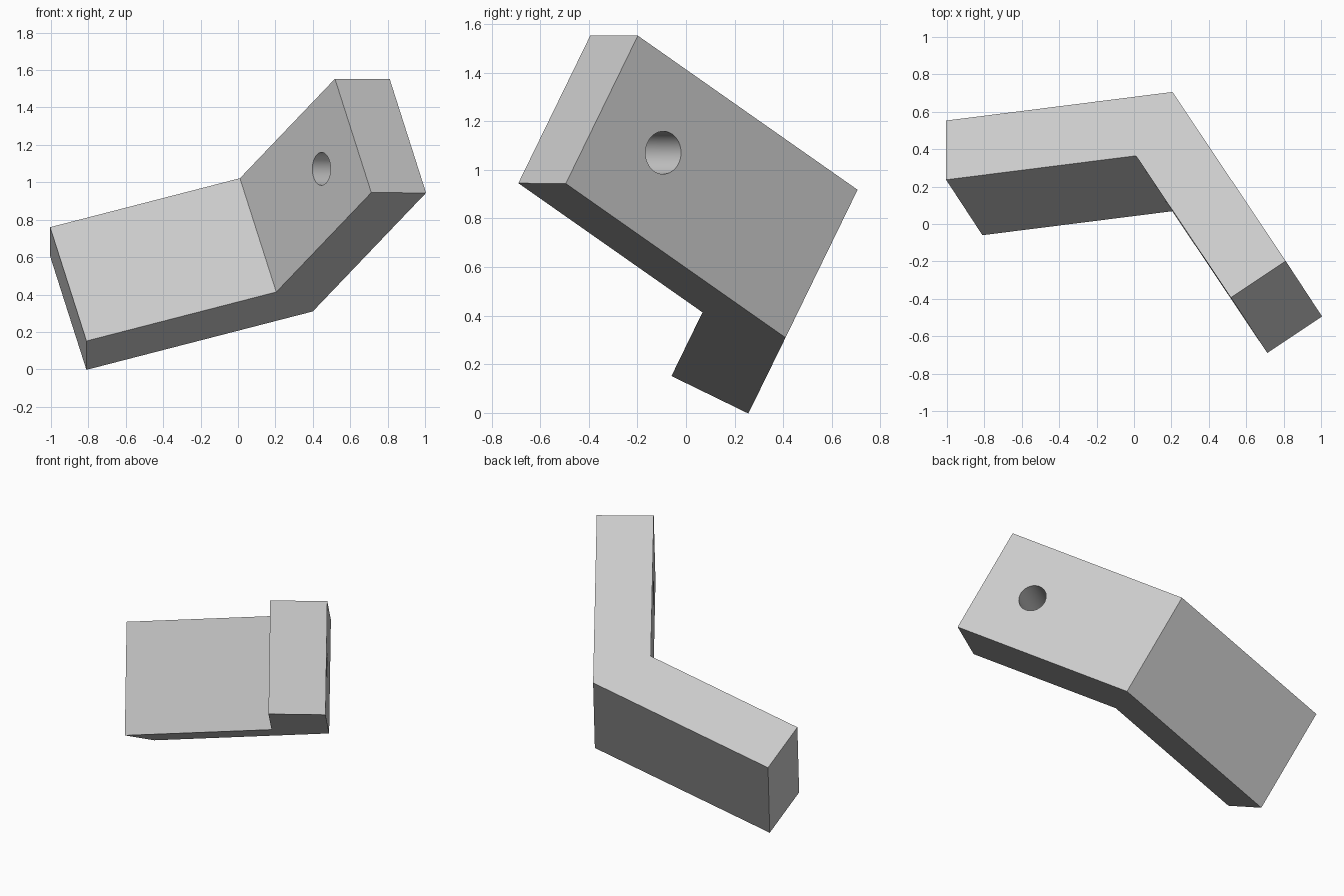
import bpy, bmesh
from math import radians, tan
from mathutils import Matrix, Vector

if "Cube" in bpy.data.objects:
    bpy.data.objects.remove(bpy.data.objects["Cube"])

UNIT = 0.352             # plate thickness
ARM, HEIGHT = 3.0, 2.0   # inner arm length and plate width, in thicknesses
BEND = radians(120)

# Tilted frame: x along the first arm, z across the plate width
up = Vector((-0.276, 0.421, 0.864)).normalized()
side = up.cross(Vector((-0.962, -0.119, -0.243))).normalized()
along = side.cross(up)
frame = Matrix((along, side, up)).transposed().to_4x4()
frame = Matrix.Translation((0.1075, 0.2165, 0.7175)) @ frame @ Matrix.Scale(UNIT, 4)

grey = bpy.data.materials.new("light_grey")
grey.use_nodes = True
colour = (0.6, 0.6, 0.6, 1)
grey.diffuse_color = colour
grey.node_tree.nodes["Principled BSDF"].inputs["Base Color"].default_value = colour


def make_object(name, bm):
    bmesh.ops.recalc_face_normals(bm, faces=bm.faces)
    mesh = bpy.data.meshes.new(name)
    bm.to_mesh(mesh)
    bm.free()
    mesh.materials.append(grey)
    obj = bpy.data.objects.new(name, mesh)
    bpy.context.collection.objects.link(obj)
    return obj


# Bent plate: angle profile extruded across its width
turn = Matrix.Rotation(BEND, 4, "Z")
profile = [Vector((0, 0, 0)), Vector((ARM, 0, 0)), Vector((ARM, -1, 0)),
           Vector((-1 / tan(BEND / 2), -1, 0)),
           turn @ Vector((ARM, 1, 0)), turn @ Vector((ARM, 0, 0))]
bm = bmesh.new()
face = bm.faces.new([bm.verts.new(p - Vector((0, 0, HEIGHT / 2))) for p in profile])
top = bmesh.ops.extrude_face_region(bm, geom=[face])["geom"]
bmesh.ops.translate(bm, vec=(0, 0, HEIGHT),
                    verts=[v for v in top if isinstance(v, bmesh.types.BMVert)])
bm.transform(frame)
bracket = make_object("angle_bracket", bm)

# One round hole through each arm
bpy.context.view_layer.objects.active = bracket
bracket.select_set(True)
for name, spin, depth in (("first_hole", Matrix(), -0.5), ("second_hole", turn, 0.5)):
    bm = bmesh.new()
    bmesh.ops.create_cone(bm, cap_ends=True, segments=48, radius1=0.25, radius2=0.25, depth=2)
    bm.transform(frame @ spin @ Matrix.Translation((ARM - 1, depth, 0))
                 @ Matrix.Rotation(radians(90), 4, "X"))
    cutter = make_object(name, bm)
    cutter.hide_render = True
    cut = bracket.modifiers.new(name, "BOOLEAN")
    cut.operation, cut.solver, cut.object = "DIFFERENCE", "EXACT", cutter
    bpy.ops.object.modifier_apply(modifier=cut.name)
    bpy.data.objects.remove(cutter)

bpy.ops.object.shade_smooth_by_angle(angle=radians(30))
